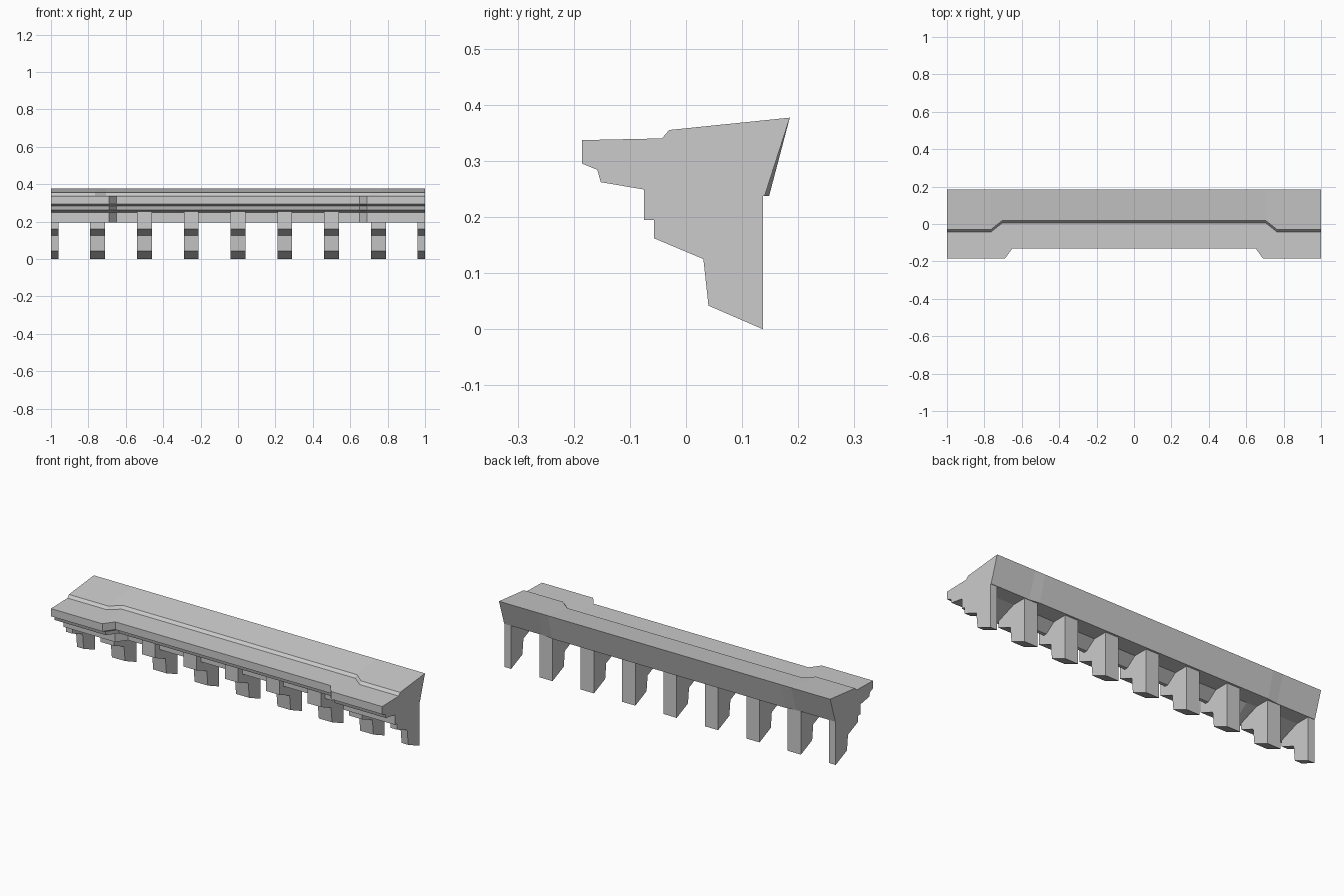
import bpy

if "Cube" in bpy.data.objects:
    bpy.data.objects.remove(bpy.data.objects["Cube"])


def make_object(name, sections):
    """Loft equal-length closed sections and cap both ends."""
    n = len(sections[0])
    verts = [p for s in sections for p in s]
    faces = [tuple(range(n)), tuple(reversed(range(len(verts) - n, len(verts))))]
    for k in range(len(sections) - 1):
        a, b = k * n, (k + 1) * n
        for i in range(n):
            j = (i + 1) % n
            faces.append((a + i, b + i, b + j, a + j))
    mesh = bpy.data.meshes.new(name)
    mesh.from_pydata(verts, [], faces)
    mesh.update()
    obj = bpy.data.objects.new(name, mesh)
    bpy.context.collection.objects.link(obj)
    return obj


def blend(x, inner, outer):
    """0 in the recessed middle, 1 on the projecting ends."""
    return min(1.0, max(0.0, (abs(x) - inner) / (outer - inner)))


# Cornice profile on the projecting ends: (y, z, group)
PROFILE = [
    (0.185, 0.377, "fixed"), (-0.030, 0.355, "step"), (-0.043, 0.340, "step"),
    (-0.185, 0.337, "front"), (-0.185, 0.295, "front"), (-0.158, 0.284, "front"),
    (-0.152, 0.262, "front"), (-0.075, 0.249, "front"), (-0.075, 0.195, "front"),
    (-0.057, 0.195, "front"), (0.055, 0.237, "fixed"), (0.140, 0.237, "back"),
]


def cornice_section(x):
    front = 0.055 * (1 - blend(x, 0.65, 0.69))
    step = 0.048 * (1 - blend(x, 0.705, 0.765))
    back = 0.008 * (1 - blend(x, 0.705, 0.765))
    shift = {"fixed": 0.0, "front": front, "step": step, "back": back}
    return [(x, y + shift[g], z) for y, z, g in PROFILE]


# Moulded cornice with projecting ends and recessed middle
half = [0.65, 0.69, 0.705, 0.765, 1.0]
stations = [-x for x in reversed(half)] + half
make_object("cornice", [cornice_section(x) for x in stations])

# Supporting brackets, half width at both ends
BRACKET = [
    (0.137, 0.250), (-0.057, 0.255), (-0.057, 0.162),
    (0.031, 0.125), (0.040, 0.042), (0.137, 0.0),
]
for i in range(9):
    c = -1 + 0.25 * i
    x0, x1 = max(c - 0.04, -1.0), min(c + 0.04, 1.0)
    make_object(f"bracket_{i + 1}", [[(x, y, z) for y, z in BRACKET] for x in (x0, x1)])
